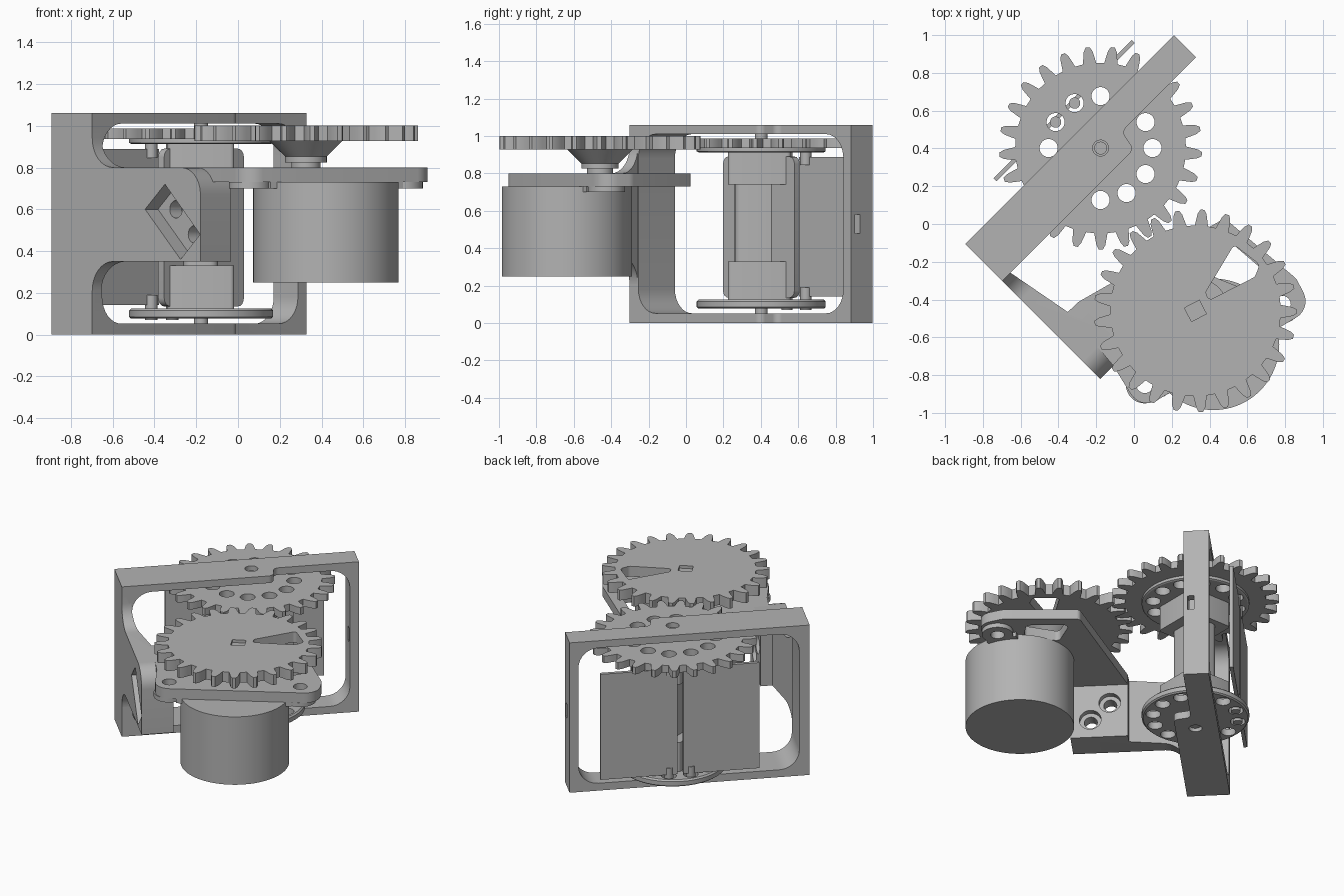
import bpy, bmesh, math
from math import sin, cos, pi, radians
from mathutils import Matrix, Vector

cube = bpy.data.objects.get("Cube")
if cube:
    bpy.data.objects.remove(cube, do_unlink=True)

grey = bpy.data.materials.new("plain grey")
grey.use_nodes = True
COLOUR = (0.45, 0.45, 0.45, 1)
grey.diffuse_color = COLOUR
grey.node_tree.nodes["Principled BSDF"].inputs["Base Color"].default_value = COLOUR

# The frame and panels sit diagonally in plan: local x is across, y is along
WORLD = Matrix.Identity(4)
DIAG = Matrix.Rotation(radians(-45), 4, 'Z')
ACROSS = DIAG @ Matrix.Rotation(pi / 2, 4, 'X')           # profile (across, height)
ALONG = DIAG @ Matrix(((0, 0, 1, 0), (1, 0, 0, 0), (0, 1, 0, 0), (0, 0, 0, 1)))


def finish(name, bm, matrix):
    bmesh.ops.recalc_face_normals(bm, faces=bm.faces)
    bm.transform(matrix)
    mesh = bpy.data.meshes.new(name)
    bm.to_mesh(mesh)
    bm.free()
    mesh.materials.append(grey)
    ob = bpy.data.objects.new(name, mesh)
    bpy.context.collection.objects.link(ob)
    return ob


def prism(name, outlines, z0, z1, matrix=WORLD):
    """Extrude one or more closed outlines."""
    bm = bmesh.new()
    if not isinstance(outlines[0][0], (tuple, Vector)):
        outlines = [outlines]
    for pts in outlines:
        face = bm.faces.new([bm.verts.new((p[0], p[1], z0)) for p in pts])
        ext = bmesh.ops.extrude_face_region(bm, geom=[face])
        verts = [e for e in ext["geom"] if isinstance(e, bmesh.types.BMVert)]
        bmesh.ops.translate(bm, verts=verts, vec=(0, 0, z1 - z0))
    return finish(name, bm, matrix)


def circle(x, y, r, n=32):
    return [(x + r * cos(2 * pi * i / n), y + r * sin(2 * pi * i / n)) for i in range(n)]


def rect(x0, y0, x1, y1):
    return [(x0, y0), (x1, y0), (x1, y1), (x0, y1)]


def rounded(pts, steps=8):
    """Round each (x, y, radius) corner with an arc."""
    out = []
    for i, (x, y, *r) in enumerate(pts):
        p = Vector((x, y))
        if not r:
            out.append((x, y))
            continue
        a = (Vector(pts[i - 1][:2]) - p).normalized()
        b = (Vector(pts[(i + 1) % len(pts)][:2]) - p).normalized()
        half = a.angle(b) / 2
        centre = p + (a + b).normalized() * (r[0] / sin(half))
        start = p + a * (r[0] / math.tan(half)) - centre
        end = p + b * (r[0] / math.tan(half)) - centre
        a0 = math.atan2(start.y, start.x)
        turn = (math.atan2(end.y, end.x) - a0 + pi) % (2 * pi) - pi
        for k in range(steps + 1):
            t = a0 + turn * k / steps
            out.append((centre.x + r[0] * cos(t), centre.y + r[0] * sin(t)))
    return out


def cut(ob, cutter):
    mod = ob.modifiers.new("cut", 'BOOLEAN')
    mod.operation, mod.solver, mod.object = 'DIFFERENCE', 'EXACT', cutter
    bpy.context.view_layer.objects.active = ob
    bpy.ops.object.modifier_apply(modifier=mod.name)
    bpy.data.objects.remove(cutter, do_unlink=True)


def lathe(name, x, y, profile, n=64):
    """Spin (radius, height) points about a vertical axis."""
    bm = bmesh.new()
    rings = [[bm.verts.new((px, py, z)) for px, py in circle(x, y, r, n)] for r, z in profile]
    bm.faces.new(rings[0])
    bm.faces.new(rings[-1])
    for lo, hi in zip(rings, rings[1:]):
        for i in range(n):
            bm.faces.new((lo[i], lo[(i + 1) % n], hi[(i + 1) % n], hi[i]))
    return finish(name, bm, WORLD)


def gear(name, x, y, phase, z0, z1, teeth=25):
    tooth = ((-.31, .452), (-.25, .48), (-.18, .515), (-.08, .537),
             (.08, .537), (.18, .515), (.25, .48), (.31, .452))
    pts = []
    for k in range(teeth):
        for f, r in tooth:
            a = radians(phase) + 2 * pi * (k + f) / teeth
            pts.append((x + r * cos(a), y + r * sin(a)))
    return prism(name, pts, z0, z1)


AX, AY = -.177, .402      # pivot of the swinging panels
GX, GY = .325, -.46       # drive gear axis
MX, MY = .421, -.637      # motor axis

# Open rectangular frame, wider at one end
frame = prism("frame", rounded([(-.556, -.707), (-.28, -.707), (-.28, .28, .04), (-.392, .3, .04),
                                (-.392, .856), (-.556, .856)]), 0, 1.06, DIAG)
cut(frame, prism("opening", rounded([(-.64, .052, .13), (.798, .052, .13),
                                     (.798, 1.01, .13), (-.64, 1.01, .13)]), -.8, 0, ALONG))
cut(frame, prism("axle_bores", circle(AX, AY, .042), -.1, 1.2))
cut(frame, prism("wall_slot", rect(.7, .48, .9, .58), -.46, -.42, ALONG))

# Side arm blending out of the frame end, with a screw pocket
arm = prism("side_arm", rounded([(-.4, .1), (-.28, .1), (-.28, .35, .14), (.453, .35),
                                 (.453, .8, .13), (-.28, .8, .14), (-.28, 1), (-.4, 1)]),
            .5, .707, ACROSS)
cut(arm, prism("arm_relief", [(-.6, -.645), (-.28, -.645), (.083, -.577), (.083, -.3), (-.6, -.3)],
               0, 1.2, DIAG))
cut(arm, prism("pocket", [(.078, .6), (.212, .72), (.45, .48), (.318, .36)], .62, .8, ACROSS))
screws = ((.2, .6), (.325, .48))
cut(arm, prism("screw_holes", [circle(u, z, .042) for u, z in screws], .4, .8, ACROSS))
cut(arm, prism("counterbores", [circle(u, z, .07) for u, z in screws], .4, .54, ACROSS))

# Motor plate with rounded lugs
lugs = [(.785, -.425), (.057, -.85)]
plate = prism("motor_plate", rounded([(.035, -.985, .1), (.94, -.447, .1), (.86, -.29, .08), (.48, .03, .03),
                                      (-.29, -.41, .03), (-.35, -.465), (-.11, -.75)]), .73, .8)
cut(plate, prism("lug_holes", [circle(x, y, .045) for x, y in lugs], .6, .9))
cut(plate, prism("window", rounded([(.4, -.27, .03), (.48, -.07, .03), (.69, -.25, .03), (.62, -.36, .03)]),
                 .6, .9))

# Motor with its mounting tabs
lathe("motor_body", MX, MY, [(.348, .25), (.348, .73)], 96)
tabs = prism("motor_tabs", [circle(x, y, .1) for x, y in lugs], .7, .73)
cut(tabs, prism("tab_holes", [circle(x, y, .045) for x, y in lugs], .6, .9))
strip = Vector((.855, .518))
side = Vector((-.518, .855)) * .1
mid = Vector((MX, MY))
for s, label in ((1, "left"), (-1, "right")):
    prism(label + "_tab_neck", [mid + strip * .3 * s - side, mid + strip * .37 * s - side,
                                mid + strip * .37 * s + side, mid + strip * .3 * s + side][::s], .7, .73)

# Drive gear with conical hub
drive = gear("drive_gear", GX, GY, 86, .927, 1.0)
cut(drive, prism("gear_slot", rounded([(.53, -.11, .02), (.665, -.215, .03), (.64, -.28, .03),
                                       (.395, -.405, .02), (.38, -.36, .02)]), .8, 1.1))
key = [(GX + .06 * cos(a), GY + .06 * sin(a)) for a in map(radians, (70, 165, 250, 345))]
cut(drive, prism("key_hole", key, .98, 1.1))
lathe("drive_hub", GX, GY, [(.07, .79), (.07, .825), (.1, .825), (.1, .853), (.175, .927), (.175, .93)])

# Driven gear and the two discs carrying the panels
ring = [circle(AX + .275 * cos(k * pi / 6), AY + .275 * sin(k * pi / 6), .048, 24) for k in range(12)]
driven = gear("driven_gear", AX, AY, 83, .937, .987)
upper = lathe("upper_disc", AX, AY, [(.335, .913), (.345, .918), (.345, .937)])
lower = lathe("lower_disc", AX, AY, [(.335, .077), (.345, .085), (.345, .115), (.335, .125)])
for ob in (driven, upper, lower):
    cut(ob, prism("ring_holes", ring, 0, 1.1))
lathe("axle", AX, AY, [(.034, .02), (.034, 1.03)], 24)

# Core between the discs: end blocks, slim middle, backing plate
for label, z0, z1 in (("lower", .125, .33), ("upper", .74, .913)):
    prism(label + "_block", rounded([(-.337, .225, .02), (-.018, .225, .02),
                                     (-.018, .56, .02), (-.337, .56, .02)], 4), z0, z1)
prism("core_column", rounded([(-.262, .26, .04), (-.095, .26, .04),
                              (-.095, .52, .04), (-.262, .52, .04)], 4), .32, .75)
prism("backing_plate", rounded([(-.11, .135, .04), (.43, .135, .04),
                                (.43, .89, .04), (-.11, .89, .04)], 4), -.43, -.39, ALONG)

# Pair of thin panels and the pins that hold them
for label, v0, v1 in (("near", -.355, .14), ("far", .18, .68)):
    prism(label + "_panel", rect(v0, .142, v1, .888), -.698, -.674, ALONG)
for k in (4, 5):
    x, y = AX + .275 * cos(k * pi / 6), AY + .275 * sin(k * pi / 6)
    for label, z0, z1 in (("lower", .07, .19), ("upper", .845, .945)):
        lathe(label + "_pin", x, y, [(.03, z0), (.03, z1)], 16)

# Smooth the round surfaces while keeping crisp edges
bpy.ops.object.select_all(action='DESELECT')
for ob in bpy.context.scene.objects:
    if ob.type == 'MESH':
        ob.select_set(True)
        bpy.context.view_layer.objects.active = ob
bpy.ops.object.shade_smooth_by_angle(angle=radians(25))
